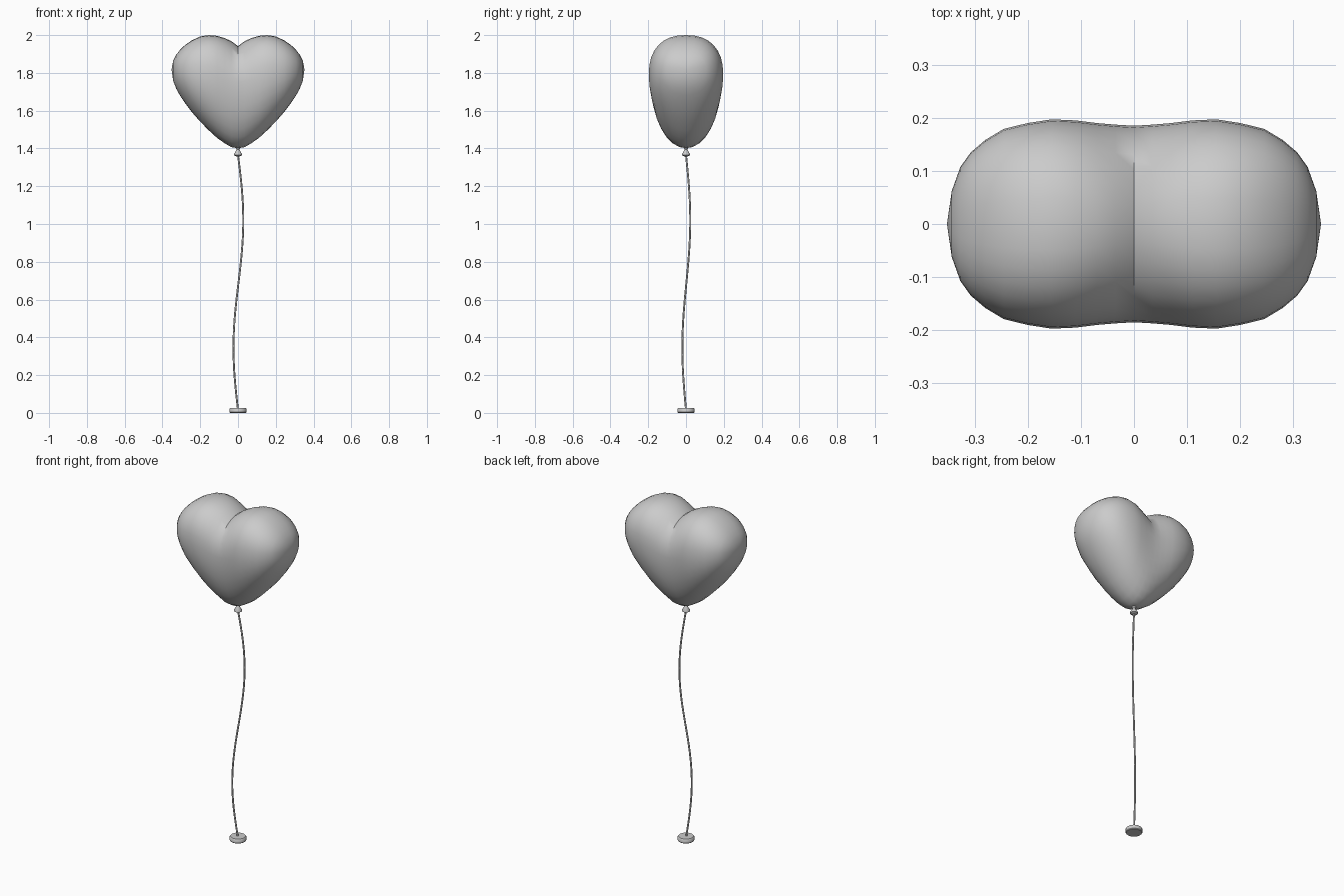
import bpy, bmesh, math

if "Cube" in bpy.data.objects:
    bpy.data.objects.remove(bpy.data.objects["Cube"])


def finish(bm, name, angle=40):
    bmesh.ops.recalc_face_normals(bm, faces=bm.faces)
    me = bpy.data.meshes.new(name)
    bm.to_mesh(me)
    bm.free()
    ob = bpy.data.objects.new(name, me)
    bpy.context.collection.objects.link(ob)
    bpy.ops.object.select_all(action='DESELECT')
    ob.select_set(True)
    bpy.context.view_layer.objects.active = ob
    bpy.ops.object.shade_smooth_by_angle(angle=math.radians(angle))
    return ob


def skin(bm, rings):
    for a, b in zip(rings, rings[1:]):
        n = len(a)
        for i in range(n):
            bm.faces.new((a[i], a[(i + 1) % n], b[(i + 1) % n], b[i]))


def lathe(name, profile, n=20):
    bm = bmesh.new()
    rings = [[bm.verts.new((r * math.cos(2 * math.pi * i / n),
                            r * math.sin(2 * math.pi * i / n), z))
              for i in range(n)] for r, z in profile]
    skin(bm, rings)
    bm.faces.new(rings[0])
    bm.faces.new(rings[-1])
    return finish(bm, name)


# Heart balloon: slices across x (x, top z, bottom z, widest z, half depth)
half = [
    (0.035, 1.968, 1.407, 1.755, 0.187),
    (0.07, 1.984, 1.427, 1.765, 0.190),
    (0.11, 1.996, 1.455, 1.780, 0.195),
    (0.155, 2.000, 1.496, 1.790, 0.197),
    (0.20, 1.993, 1.542, 1.797, 0.190),
    (0.245, 1.972, 1.593, 1.803, 0.179),
    (0.28, 1.948, 1.640, 1.808, 0.158),
    (0.307, 1.922, 1.680, 1.812, 0.135),
    (0.327, 1.896, 1.716, 1.815, 0.107),
    (0.343, 1.864, 1.757, 1.817, 0.062),
]
slices = [(-s[0],) + s[1:] for s in reversed(half)]
slices += [(0, 1.942, 1.401, 1.75, 0.185)] + half
bm = bmesh.new()
N = 32
rings = []
for x, top, bot, mid, depth in slices:
    # upper half gets boxier away from the cleft
    p = 1 - 0.15 * min(1, abs(x) / 0.12)
    ring = []
    for i in range(N):
        a = 2 * math.pi * i / N
        c, s = math.cos(a), math.sin(a)
        if s > 0:
            y = math.copysign(abs(c) ** p, c) * depth
            z = mid + (top - mid) * s ** p
        else:
            y, z = c * depth, mid + (mid - bot) * s
        ring.append(bm.verts.new((x, y, z)))
    rings.append(ring)
skin(bm, rings)
for ring, x in ((rings[0], -0.352), (rings[-1], 0.352)):
    tip = bm.verts.new((x, 0, 1.818))
    for i in range(N):
        bm.faces.new((ring[i], ring[(i + 1) % N], tip))
finish(bm, "heart_balloon", 50)

# Tied neck under the balloon
lathe("balloon_knot", [(0.014, 1.408), (0.008, 1.395), (0.012, 1.385),
                       (0.022, 1.370), (0.022, 1.364), (0.010, 1.358)], 16)

# Wavy string
cu = bpy.data.curves.new("string", 'CURVE')
cu.dimensions = '3D'
cu.bevel_depth = 0.005
cu.bevel_resolution = 2
cu.use_fill_caps = True
K = 32
sp = cu.splines.new('POLY')
sp.points.add(K)
for i in range(K + 1):
    t = i / K
    w = -math.sin(2 * math.pi * t) + 0.1 * math.sin(math.pi * t)
    sp.points[i].co = (0.026 * w, 0.021 * w, 0.015 + 1.35 * t, 1)
bpy.context.collection.objects.link(bpy.data.objects.new("string", cu))

# Round weight on the floor
lathe("base_weight", [(0.041, 0), (0.045, 0.004), (0.045, 0.022), (0.041, 0.027)], 32)
